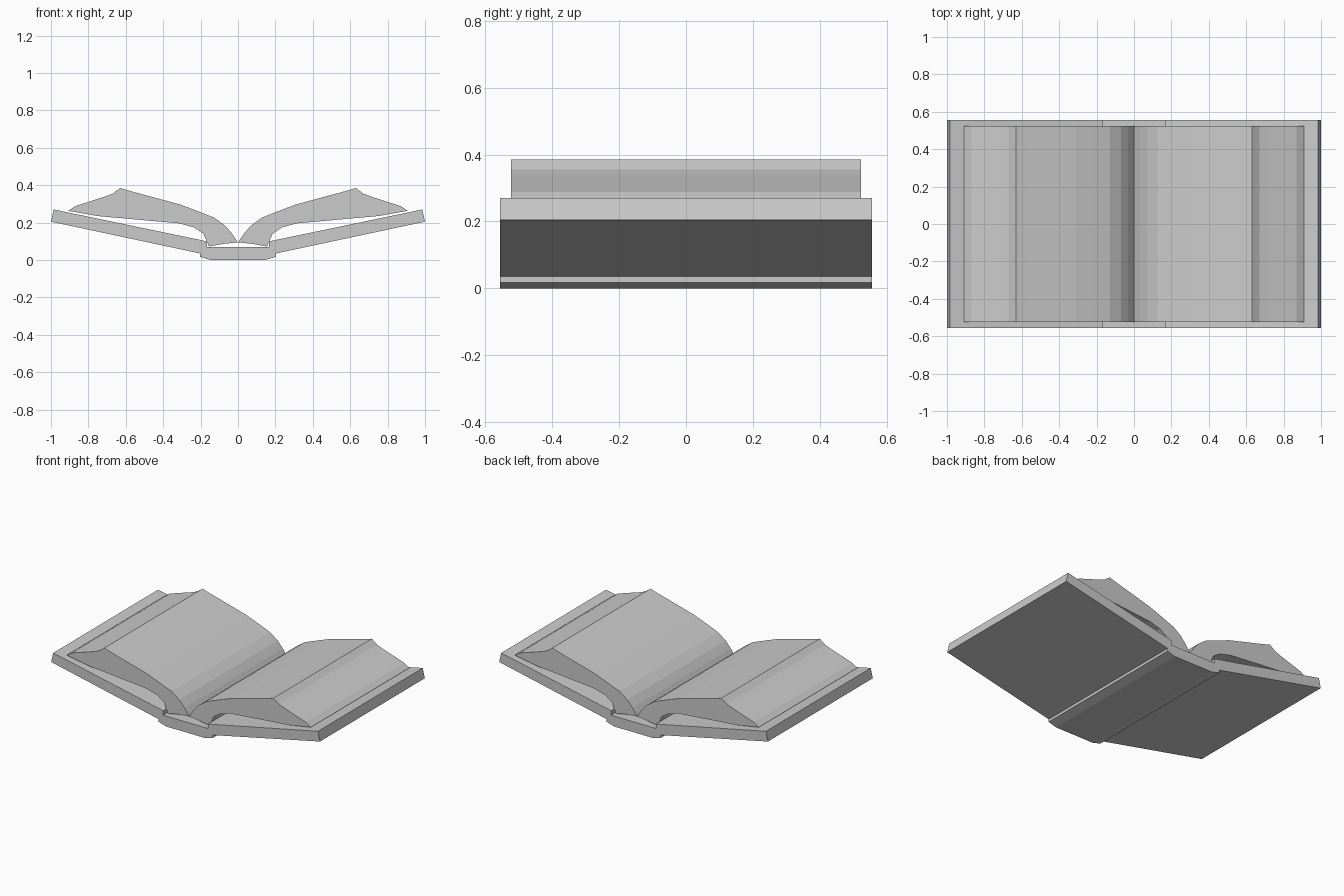
import bpy
import bmesh

cube = bpy.data.objects.get("Cube")
if cube:
    bpy.data.objects.remove(cube, do_unlink=True)

grey = bpy.data.materials.new("plain grey")
grey.use_nodes = True
colour = (0.6, 0.6, 0.6, 1)
grey.diffuse_color = colour
grey.node_tree.nodes["Principled BSDF"].inputs["Base Color"].default_value = colour


def extrude_profile(name, profile, half_depth):
    """Extrude an x-z outline along y, centred on y = 0."""
    bm = bmesh.new()
    face = bm.faces.new([bm.verts.new((x, -half_depth, z)) for x, z in profile])
    result = bmesh.ops.extrude_face_region(bm, geom=[face])
    moved = [v for v in result["geom"] if isinstance(v, bmesh.types.BMVert)]
    bmesh.ops.translate(bm, verts=moved, vec=(0, 2 * half_depth, 0))
    bmesh.ops.recalc_face_normals(bm, faces=bm.faces)
    mesh = bpy.data.meshes.new(name)
    bm.to_mesh(mesh)
    bm.free()
    mesh.materials.append(grey)
    obj = bpy.data.objects.new(name, mesh)
    bpy.context.collection.objects.link(obj)
    return obj


def mirrored(points):
    return [(-x, z) for x, z in points]


# Cover: spine and both boards as one closed outline
half_cover = [
    (0.145, 0), (0.203, 0.017), (0.203, 0.035), (1, 0.205),
    (0.985, 0.27), (0.167, 0.1), (0.167, 0.07),
]
extrude_profile("cover", half_cover + mirrored(half_cover)[::-1], 0.557)

# Page blocks: domed top, stepped fore edge and lifted underside
page_outline = [
    (0, 0.094), (0.032, 0.142), (0.07, 0.185), (0.128, 0.227),
    (0.225, 0.265), (0.31, 0.297), (0.57, 0.367), (0.63, 0.385),
    (0.67, 0.355), (0.715, 0.338), (0.87, 0.288), (0.908, 0.263),
    (0.75, 0.235), (0.315, 0.196), (0.235, 0.174), (0.185, 0.14),
    (0.155, 0.072), (0.08, 0.086),
]
extrude_profile("left_pages", page_outline, 0.523)
extrude_profile("right_pages", mirrored(page_outline), 0.523)
